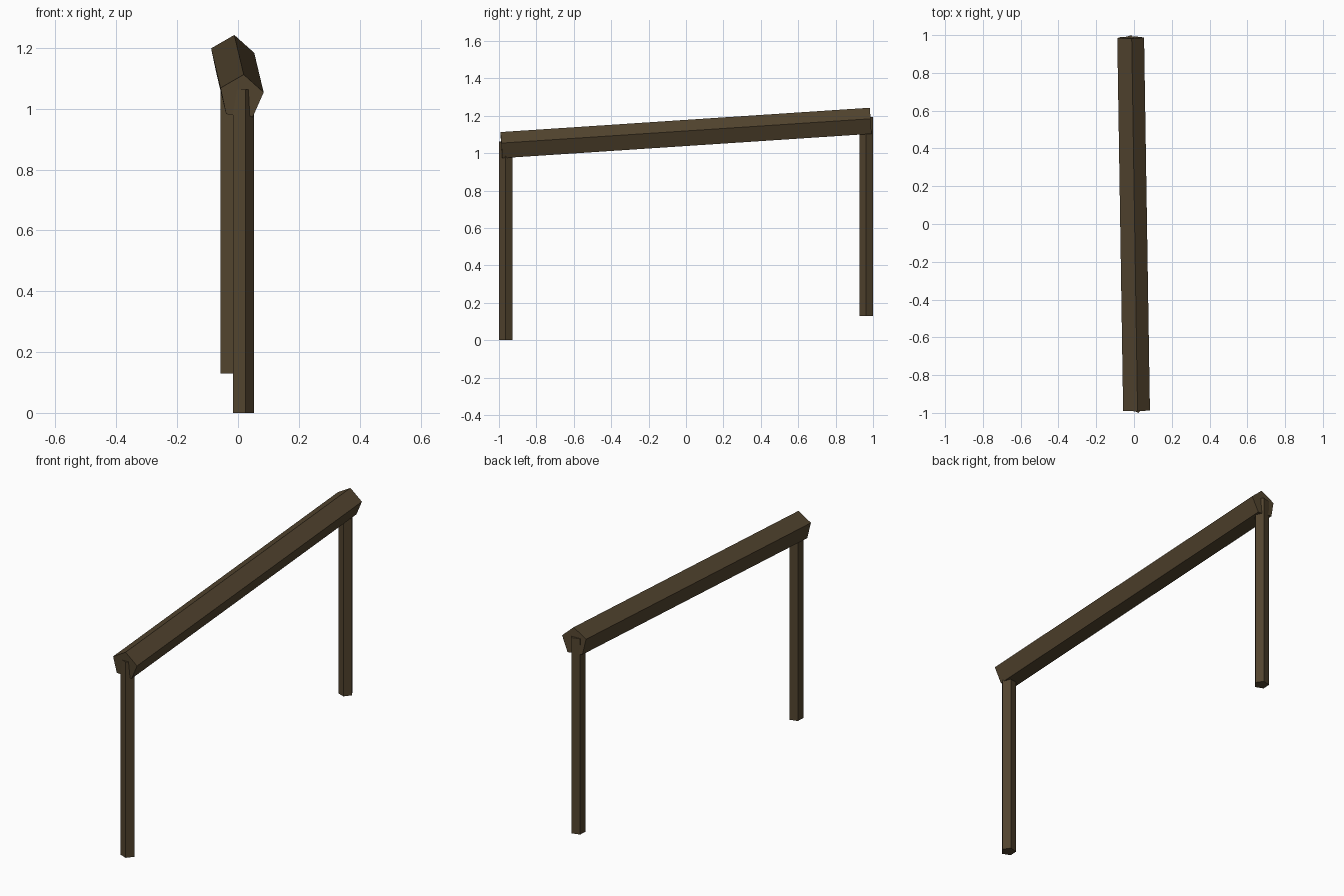
import bpy, bmesh
from math import cos, sin, tau, radians
from mathutils import Vector

cube = bpy.data.objects.get("Cube")
if cube:
    bpy.data.objects.remove(cube, do_unlink=True)

wood = bpy.data.materials.new("dark_brown_wood")
wood.use_nodes = True
color = (0.085, 0.058, 0.028, 1)
wood.diffuse_color = color
bsdf = next(n for n in wood.node_tree.nodes if n.type == 'BSDF_PRINCIPLED')
bsdf.inputs["Base Color"].default_value = color
bsdf.inputs["Roughness"].default_value = 0.9

SIDES = 5


def log(name, start, end, side, radius, turn):
    """Five-sided log between two points; turn is the angle of its first corner."""
    start, end = Vector(start), Vector(end)
    axis = (end - start).normalized()
    right = Vector(side)
    right = (right - axis * right.dot(axis)).normalized()
    up = right.cross(axis)
    bm = bmesh.new()
    rings = []
    for centre in (start, end):
        angles = [radians(turn) + tau * i / SIDES for i in range(SIDES)]
        rings.append([bm.verts.new(centre + radius * (right * cos(a) + up * sin(a)))
                      for a in angles])
    low, high = rings
    bm.faces.new(low)
    bm.faces.new(high)
    for i in range(SIDES):
        j = (i + 1) % SIDES
        bm.faces.new((low[i], low[j], high[j], high[i]))
    bmesh.ops.recalc_face_normals(bm, faces=bm.faces)
    mesh = bpy.data.meshes.new(name)
    bm.to_mesh(mesh)
    bm.free()
    mesh.materials.append(wood)
    bpy.context.collection.objects.link(bpy.data.objects.new(name, mesh))


X = (1, 0, 0)

# Upright posts on uneven ground
for name, x, y, z in (("front_post", 0.015, -0.963, 0), ("back_post", -0.026, 0.964, 0.13)):
    log(name, (x, y, z), (x, y, z + 1.063), X, 0.038, 75)

# Sloping rail, one edge upward
log("top_rail", (0.011, -0.987, 1.038), (-0.02, 0.987, 1.168), X, 0.075, 84)
